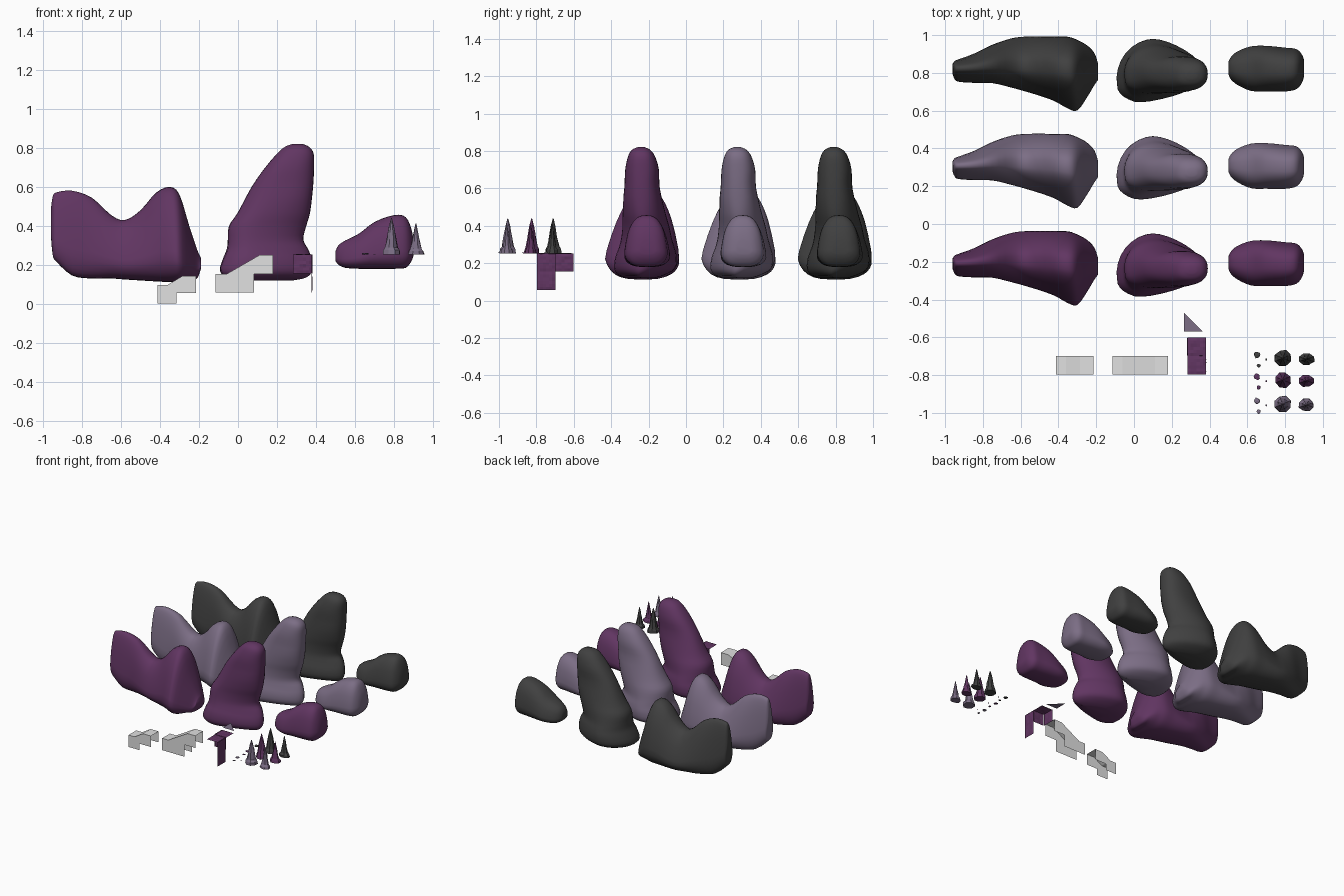
import bpy, bmesh, math, random
from mathutils import Vector

if "Cube" in bpy.data.objects:
    bpy.data.objects.remove(bpy.data.objects["Cube"])

random.seed(4)


def material(name, rgb):
    m = bpy.data.materials.new(name)
    m.diffuse_color = (*rgb, 1)
    m.use_nodes = True
    m.node_tree.nodes["Principled BSDF"].inputs["Base Color"].default_value = m.diffuse_color
    return m


PURPLE = material("purple stone", (0.12, 0.036, 0.122))
MAUVE = material("grey purple stone", (0.20, 0.155, 0.235))
DARK = material("charcoal stone", (0.052, 0.052, 0.052))
GREY = material("light grey", (0.75, 0.75, 0.75))


def finish(bm, name, mat, smooth=False, recalc=True):
    if recalc:
        bmesh.ops.recalc_face_normals(bm, faces=bm.faces[:])
    for f in bm.faces:
        f.smooth = smooth
    me = bpy.data.meshes.new(name)
    bm.to_mesh(me)
    bm.free()
    me.materials.append(mat)
    ob = bpy.data.objects.new(name, me)
    bpy.context.collection.objects.link(ob)
    return ob


def refine(secs, n=3):
    """Catmull-Rom interpolation between the cross-sections."""
    out = []
    for i in range(len(secs) - 1):
        a, b, c, d = (secs[max(0, min(len(secs) - 1, i + k))] for k in (-1, 0, 1, 2))
        for s in range(n):
            t = s / n
            out.append([0.5 * (2 * q + (r - p) * t + (2 * p - 5 * q + 4 * r - w) * t * t
                               + (3 * q - p - 3 * r + w) * t ** 3)
                        for p, q, r, w in zip(a, b, c, d)])
    return out + [secs[-1]]


def rock(name, secs, mat, dy, axis, power, taper=1.0, lean=None):
    """Loft rounded sections (pos, u0, u1, v0, v1) along x (u=y, v=z) or z (u=x, v=y)."""
    bm = bmesh.new()
    rings, n = [], 32
    for a, u0, u1, v0, v1 in refine(secs):
        ring = []
        # the spire's foot has a pointed back and a hollowed front right
        w = min(1, max(0, (.55 - a) / .3)) if axis == 'z' else 0
        for k in range(n):
            t = 2 * math.pi * k / n
            c, s = math.cos(t), math.sin(t)
            if axis == 'x':
                p = power if s > 0 else power - .1
            else:
                p = power + .3 * w if s > 0 else power
            pu = math.copysign(abs(c) ** p, c)
            pv = math.copysign(abs(s) ** p, s)
            f = max(0, (pv + .55) / 1.55)
            mid = (u0 + u1) / 2
            if lean is not None:
                mid += (lean - mid) * f * 0.6
            u = mid + (u1 - u0) / 2 * (1 + (taper - 1) * f) * pu
            v = (v0 + v1) / 2 + (v1 - v0) / 2 * pv
            if axis == 'x':
                ring.append(bm.verts.new((a, u + dy, v)))
            else:
                u -= .05 * w * max(0, pv)
                v += .055 * w * max(0, pu + .6) * max(0, -pv)
                v += .03 * w * pu * (1 - abs(pv)) - .03 * w * (1 - abs(pv))
                ring.append(bm.verts.new((u, v + dy, a)))
        rings.append(ring)
    for r, s in zip(rings, rings[1:]):
        for k in range(n):
            bm.faces.new((r[k], r[(k + 1) % n], s[(k + 1) % n], s[k]))
    bm.faces.new(rings[0])
    bm.faces.new(rings[-1])
    return finish(bm, name, mat, True)


TWIN = [(-.96, -.24, -.18, .36, .48), (-.95, -.265, -.165, .25, .55), (-.93, -.28, -.155, .215, .572),
        (-.85, -.287, -.125, .145, .58), (-.75, -.29, -.075, .13, .545), (-.65, -.315, -.04, .13, .455),
        (-.58, -.335, -.03, .125, .43), (-.5, -.36, -.028, .12, .48), (-.42, -.39, -.028, .115, .57),
        (-.35, -.43, -.028, .112, .6), (-.3, -.44, -.045, .115, .56), (-.25, -.37, -.075, .125, .4),
        (-.21, -.3, -.12, .13, .28), (-.19, -.27, -.18, .18, .235)]
SPIRE = [(.12, .07, .28, -.31, -.17), (.135, -.05, .35, -.37, -.12), (.17, -.09, .38, -.40, -.06),
         (.23, -.075, .378, -.395, -.05), (.28, -.055, .36, -.375, -.06), (.33, -.05, .335, -.36, -.075),
         (.4, -.045, .35, -.35, -.09), (.47, 0, .37, -.345, -.11), (.6, .07, .385, -.33, -.14),
         (.7, .14, .39, -.325, -.145), (.77, .2, .388, -.31, -.165), (.805, .24, .365, -.29, -.19),
         (.82, .28, .33, -.26, -.22)]
BOULDER = [(.5, -.24, -.17, .22, .27), (.515, -.27, -.14, .2, .3), (.55, -.30, -.11, .185, .325),
           (.62, -.332, -.083, .18, .36), (.7, -.335, -.08, .18, .42), (.8, -.335, -.09, .18, .455),
           (.86, -.322, -.098, .185, .445), (.89, -.285, -.13, .22, .38), (.9, -.25, -.16, .25, .32)]


def crystal(name, x, y, profile, mat, sx, sy, sides=8):
    """Jagged stalagmite from jittered rings (z, radius)."""
    bm = bmesh.new()
    rings = []
    for z, r in profile:
        ring = []
        for k in range(sides):
            t = 2 * math.pi * (k + .5) / sides
            q = r * random.uniform(.9, 1.1)
            ring.append(bm.verts.new((x + q * sx * math.cos(t), y + q * sy * math.sin(t), z)))
        rings.append(ring)
    for r, s in zip(rings, rings[1:]):
        for k in range(sides):
            bm.faces.new((r[k], r[(k + 1) % sides], s[(k + 1) % sides], s[k]))
    bm.faces.new(rings[0])
    bm.faces.new(rings[-1])
    finish(bm, name, mat)


def pebble(name, x, y, r, mat):
    bm = bmesh.new()
    bmesh.ops.create_icosphere(bm, subdivisions=1, radius=r)
    for v in bm.verts:
        v.co *= random.uniform(.8, 1.15)
        v.co = Vector((x + v.co.x, y + v.co.y, .253 + r * .2 + v.co.z * .25))
    finish(bm, name, mat)


TALL = [(.253, .044), (.275, .042), (.29, .033), (.33, .026), (.365, .019), (.40, .013), (.44, .002)]
SHORT = [(.253, .043), (.27, .039), (.285, .028), (.32, .021), (.35, .015), (.38, .009), (.412, .002)]

# three colour sets: big rocks, crystals and pebbles
for label, mat, dy, cy in (("purple", PURPLE, 0, -.825), ("mauve", MAUVE, .515, -.953),
                           ("charcoal", DARK, 1.03, -.71)):
    rock(label + "_twin_peak_rock", TWIN, mat, dy, 'x', .75, .5, -.2)
    rock(label + "_spire_rock", SPIRE, mat, dy, 'z', .85)
    rock(label + "_boulder", BOULDER, mat, dy, 'x', .75, .68)
    crystal(label + "_tall_crystal", .787, cy, TALL, mat, 1, 1)
    crystal(label + "_short_crystal", .912, cy - .005, SHORT, mat, 1.02, .78)
    for i, (px, py, r) in enumerate(((.65, .017, .019), (.70, -.007, .006), (.66, -.04, .012))):
        pebble(f"{label}_pebble_{i + 1}", px, cy + py, r, mat)


# open-bottomed ramp pieces
def ramp(name, outline):
    bm = bmesh.new()
    f = bm.faces.new([bm.verts.new((x, -.797, z)) for x, z in outline])
    ext = bmesh.ops.extrude_face_region(bm, geom=[f], use_keep_orig=True)
    for v in ext["geom"]:
        if isinstance(v, bmesh.types.BMVert):
            v.co.y = -.699
    bmesh.ops.recalc_face_normals(bm, faces=bm.faces[:])
    drop = [f for f in bm.faces if abs(f.normal.y) < .5 and f.normal.z < .3]
    bmesh.ops.delete(bm, geom=drop, context='FACES')
    finish(bm, name, GREY, recalc=False)


ramp("short_ramp", [(-.413, .003), (-.315, .003), (-.315, .055), (-.215, .055), (-.215, .143),
                    (-.285, .143), (-.36, .098), (-.413, .098)])
ramp("long_ramp", [(-.115, .057), (.083, .057), (.083, .153), (.18, .153), (.18, .25),
                   (.11, .25), (-.06, .152), (-.115, .152)])


# rough stone tiles around an inner corner
def tile(name, origin, u, v, size=.098, n=6):
    u, v, o = Vector(u), Vector(v), Vector(origin)
    nor = u.cross(v)
    bm = bmesh.new()
    grid = []
    for i in range(n + 1):
        row = []
        for j in range(n + 1):
            inner = 0 < i < n and 0 < j < n
            h = random.uniform(-.001, .003) if inner else -.002
            row.append(bm.verts.new(o + (u * i + v * j) * size / n + nor * h))
        grid.append(row)
    for i in range(n):
        for j in range(n):
            bm.faces.new((grid[i][j], grid[i + 1][j], grid[i + 1][j + 1], grid[i][j + 1]))
    finish(bm, name, PURPLE, recalc=False)


X, Y, Z = (1, 0, 0), (0, 1, 0), (0, 0, 1)
tile("top_tile_front", (.283, -.797, .252), X, Y)
tile("top_tile_back", (.283, -.699, .252), X, Y)
tile("inner_front_tile", (.283, -.699, .155), X, Z)
tile("inner_side_tile", (.283, -.699, .155), Y, Z)
tile("side_tile_high", (.38, -.797, .155), Y, Z)
tile("side_tile_low", (.38, -.797, .057), Y, Z)

# flat triangular tile
bm = bmesh.new()
bm.faces.new([bm.verts.new(p) for p in ((.265, -.57, .252), (.365, -.57, .252), (.265, -.47, .252))])
finish(bm, "triangle_tile", MAUVE, recalc=False)
